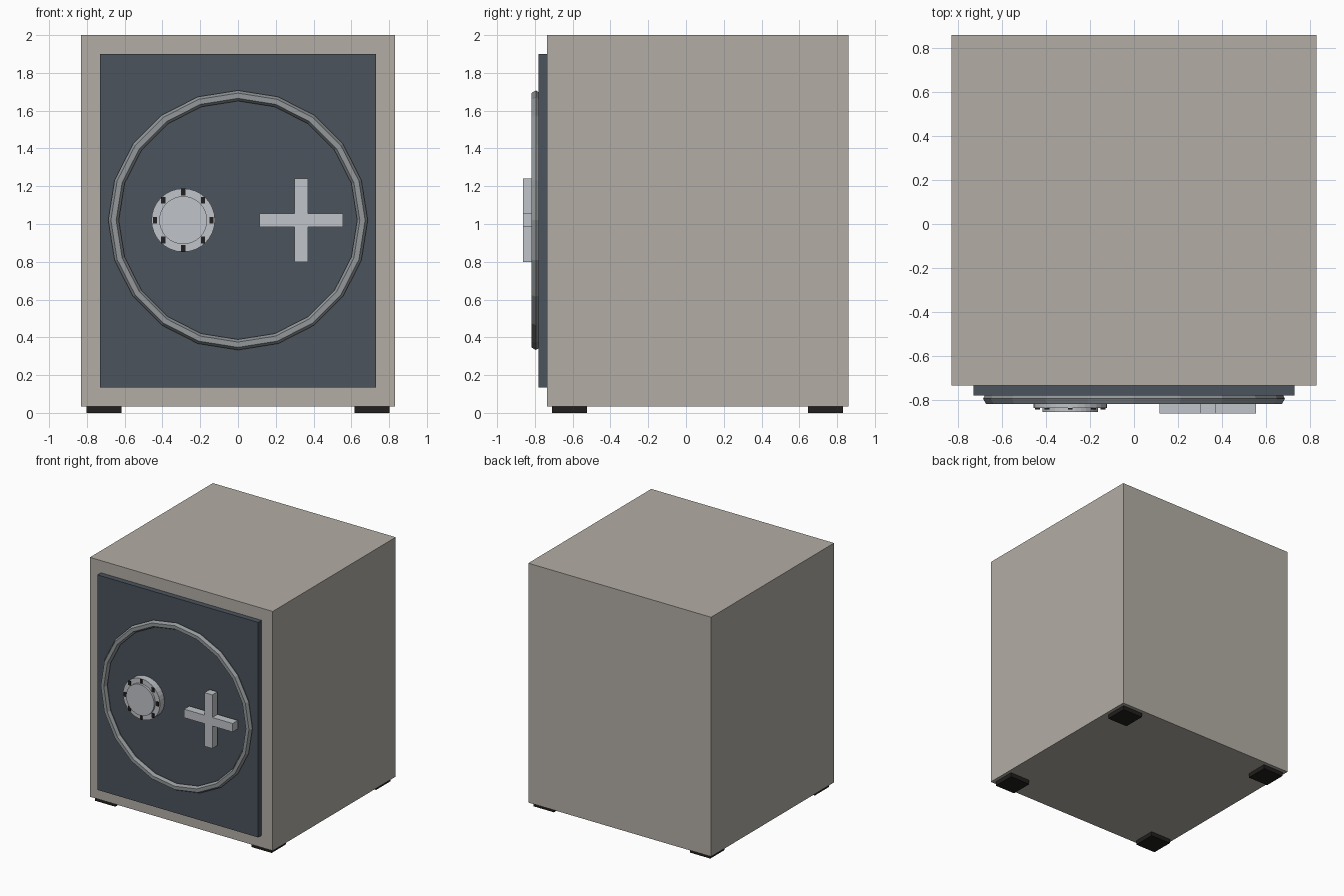
import bpy, bmesh, math
from mathutils import Matrix, Vector

cube = bpy.data.objects.get("Cube")
if cube:
    bpy.data.objects.remove(cube, do_unlink=True)


def material(name, rgb):
    m = bpy.data.materials.new(name)
    m.use_nodes = True
    colour = (*rgb, 1)
    m.diffuse_color = colour
    bsdf = next(n for n in m.node_tree.nodes if n.type == "BSDF_PRINCIPLED")
    bsdf.inputs["Base Color"].default_value = colour
    return m


BEIGE = material("beige paint", (0.45, 0.42, 0.375))
SLATE = material("slate door paint", (0.07, 0.087, 0.107))
STEEL = material("dull steel", (0.29, 0.31, 0.32))
CHROME = material("bright steel", (0.53, 0.55, 0.58))
BLACK = material("black rubber", (0.015, 0.014, 0.013))


def finish(name, bm, mat):
    bmesh.ops.recalc_face_normals(bm, faces=bm.faces)
    mesh = bpy.data.meshes.new(name)
    bm.to_mesh(mesh)
    bm.free()
    mesh.materials.append(mat)
    obj = bpy.data.objects.new(name, mesh)
    bpy.context.collection.objects.link(obj)
    return obj


def box(name, low, high, mat):
    low, high = Vector(low), Vector(high)
    bm = bmesh.new()
    bmesh.ops.create_cube(bm, size=1)
    bmesh.ops.scale(bm, vec=high - low, verts=bm.verts)
    bmesh.ops.translate(bm, vec=(low + high) / 2, verts=bm.verts)
    return finish(name, bm, mat)


def disc(name, x, z, radius, front, back, mat, sides=32):
    bm = bmesh.new()
    place = Matrix.Translation((x, (front + back) / 2, z)) @ Matrix.Rotation(math.pi / 2, 4, "X")
    bmesh.ops.create_cone(bm, cap_ends=True, segments=sides, radius1=radius,
                          radius2=radius, depth=back - front, matrix=place)
    return finish(name, bm, mat)


def prism(name, outline, front, back, mat):
    bm = bmesh.new()
    face = bm.faces.new([bm.verts.new((x, front, z)) for x, z in outline])
    new = bmesh.ops.extrude_face_region(bm, geom=[face])["geom"]
    bmesh.ops.translate(bm, vec=(0, back - front, 0),
                        verts=[v for v in new if isinstance(v, bmesh.types.BMVert)])
    return finish(name, bm, mat)


MID = 1.02          # height of the door hardware
DOOR_FRONT = -0.78

# Cabinet and door
box("cabinet", (-0.83, -0.735, 0.035), (0.83, 0.86, 2), BEIGE)
box("door", (-0.73, DOOR_FRONT, 0.135), (0.73, -0.735, 1.9), SLATE)

# Four square feet
for side, x in (("right", -0.71), ("left", 0.71)):
    for end, y in (("front", -0.617), ("back", 0.738)):
        box(f"{end}_{side}_foot", (x - 0.092, y - 0.092, 0), (x + 0.092, y + 0.092, 0.035), BLACK)

# Faceted ring around the hardware
bpy.ops.mesh.primitive_torus_add(major_segments=20, minor_segments=6, major_radius=0.659,
                                 minor_radius=0.028, location=(0, -0.795, MID),
                                 rotation=(math.pi / 2, 0, 0))
ring = bpy.context.object
ring.name = "door_ring"
ring.data.materials.append(STEEL)

# Combination dial with its raised knob and upright tick marks
DIAL_X, DIAL_FRONT = -0.29, -0.838
disc("dial", DIAL_X, MID, 0.168, DIAL_FRONT, DOOR_FRONT, CHROME)
disc("dial_knob", DIAL_X, MID, 0.127, -0.856, DIAL_FRONT, CHROME)
for i in range(8):
    a = i * math.pi / 4
    x, z = DIAL_X + 0.149 * math.cos(a), MID + 0.149 * math.sin(a)
    box(f"dial_tick_{i + 1}", (x - 0.011, DIAL_FRONT - 0.006, z - 0.018),
        (x + 0.011, DIAL_FRONT, z + 0.018), BLACK)

# Cross handle: one notched corner turned through four quarters
ARM, HALF, HANDLE_X = 0.22, 0.035, 0.335
outline = []
for k in range(4):
    for x, z in ((ARM, -HALF), (ARM, HALF), (HALF, HALF)):
        for _ in range(k):
            x, z = -z, x
        outline.append((HANDLE_X + x, MID + z))
prism("cross_handle", outline, -0.862, -0.795, CHROME)
